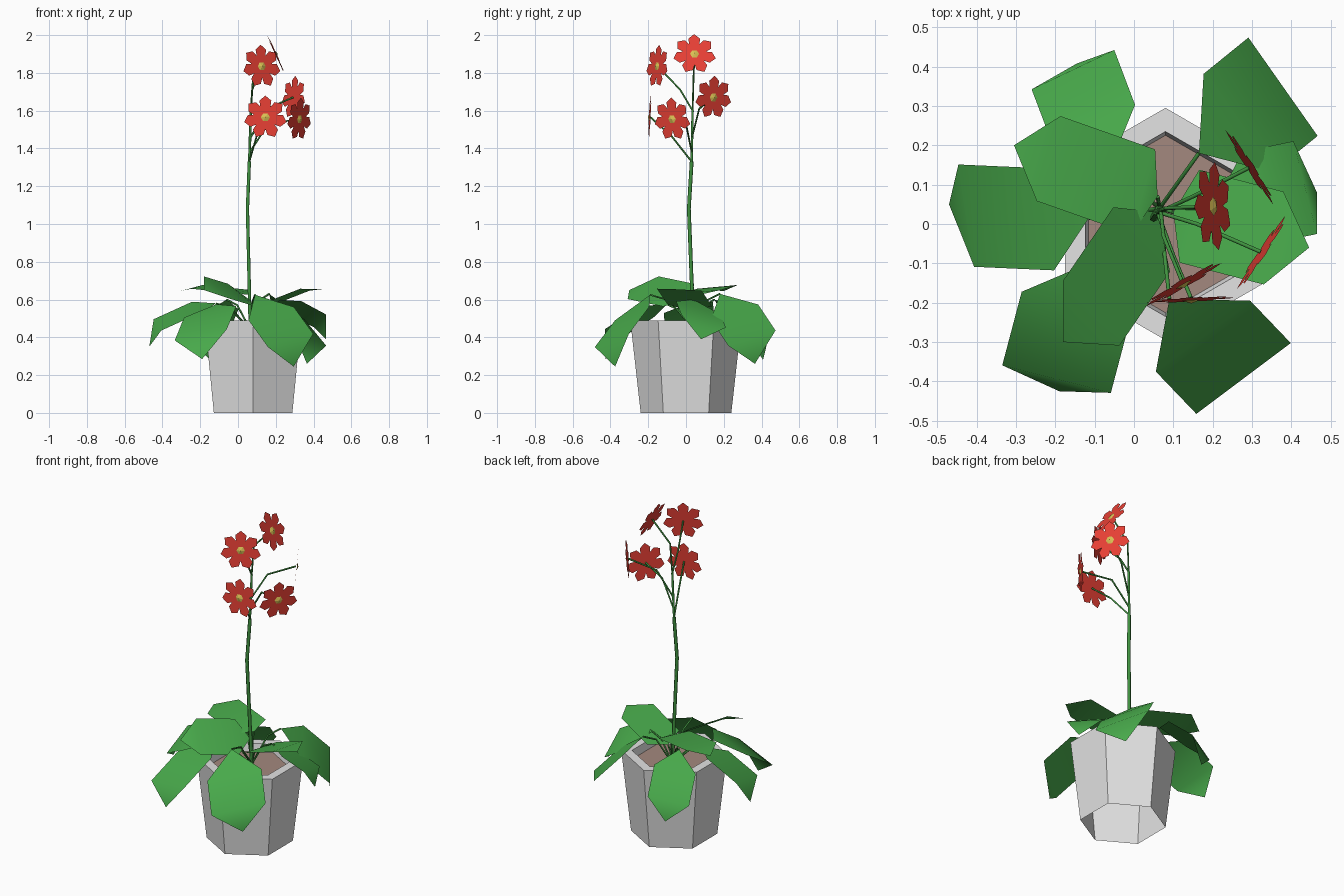
import bpy, bmesh
from math import sin, cos, pi
from mathutils import Vector

cube = bpy.data.objects.get("Cube")
if cube:
    bpy.data.objects.remove(cube)


def material(name, r, g, b):
    mat = bpy.data.materials.new(name)
    mat.use_nodes = True
    mat.diffuse_color = (r, g, b, 1)
    mat.node_tree.nodes["Principled BSDF"].inputs["Base Color"].default_value = (r, g, b, 1)
    return mat


pot_grey = material("pot_grey", 0.77, 0.77, 0.77)
soil_brown = material("soil_brown", 0.37, 0.25, 0.21)
leaf_green = material("leaf_green", 0.065, 0.4, 0.07)
stem_green = material("stem_green", 0.05, 0.29, 0.05)
petal_red = material("petal_red", 0.8, 0.05, 0.035)
centre_yellow = material("centre_yellow", 0.72, 0.54, 0.09)


def make(name, verts, faces, mat, smooth=False):
    mesh = bpy.data.meshes.new(name)
    mesh.from_pydata([tuple(v) for v in verts], [], faces)
    mesh.materials.append(mat)
    for poly in mesh.polygons:
        poly.use_smooth = smooth
    obj = bpy.data.objects.new(name, mesh)
    bpy.context.collection.objects.link(obj)
    return obj


def ring(radius, z, sides=6):
    steps = [pi / 2 + 2 * pi * k / sides for k in range(sides)]
    return [Vector((0.08 + radius * cos(a), radius * sin(a), z)) for a in steps]


def tube(name, points, radius):
    curve = bpy.data.curves.new(name, "CURVE")
    curve.dimensions = "3D"
    curve.bevel_depth = radius
    curve.bevel_resolution = 1
    curve.use_fill_caps = True
    spline = curve.splines.new("POLY")
    spline.points.add(len(points) - 1)
    for point, co in zip(spline.points, points):
        point.co = (*co, 1)
    curve.materials.append(stem_green)
    obj = bpy.data.objects.new(name, curve)
    bpy.context.collection.objects.link(obj)
    bpy.ops.object.select_all(action="DESELECT")
    obj.select_set(True)
    bpy.context.view_layer.objects.active = obj
    bpy.ops.object.convert(target="MESH")


# Hexagonal pot, open underneath, with a flat rim
profile = [(0.24, 0), (0.295, 0.49), (0.235, 0.49), (0.225, 0.44)]
verts = [v for radius, z in profile for v in ring(radius, z)]
faces = []
for row in range(len(profile) - 1):
    for k in range(6):
        a, b = row * 6 + k, row * 6 + (k + 1) % 6
        faces.append((a, b, b + 6, a + 6))
make("pot", verts, faces, pot_grey)
make("soil", ring(0.226, 0.442), [tuple(range(6))], soil_brown)

# Broad leaves: base, tip, half-width vector, arch, and where the full width begins
root = Vector((0.065, 0.04, 0.44))


def leaf(name, base, tip, side, arch=0.18, shoulder=0.33):
    base, tip, side = Vector(base), Vector(tip), Vector(side)
    axis = tip - base
    up = axis.cross(side).normalized()
    if up.z < 0:
        up = -up
    up *= axis.length * arch
    near = base + axis * shoulder + up * 0.55
    far = base + axis * 0.76 + up
    verts = [base, near + side, near - side, far + side, far - side, tip]
    obj = make(name, verts, [(0, 1, 2), (1, 3, 4, 2), (3, 5, 4)], leaf_green, True)
    bm = bmesh.new()
    bm.from_mesh(obj.data)
    bmesh.ops.recalc_face_normals(bm, faces=bm.faces)
    if sum(f.normal.z for f in bm.faces) < 0:
        bmesh.ops.reverse_faces(bm, faces=bm.faces)
    bm.to_mesh(obj.data)
    bm.free()
    middle = root.lerp(base, 0.55)
    middle.z = base.z - 0.03
    tube(name + "_stalk", [root, middle, base], 0.005)


leaf("right_leaf", (-0.115, 0.015, 0.58), (-0.47, 0.05, 0.35), (-0.02, 0.13, 0.03), shoulder=0.24)
leaf("right_upper_leaf", (0.06, 0.07, 0.625), (-0.305, 0.2, 0.645), (0.03, 0.108, 0.01), 0.07, 0.1)
leaf("front_upper_leaf", (0.06, 0.03, 0.6), (-0.18, -0.3, 0.65), (-0.072, 0.082, 0.06), 0.07, 0.2)
leaf("front_right_leaf", (-0.115, -0.1, 0.575), (-0.19, -0.425, 0.285), (-0.138, 0.035, -0.03), shoulder=0.25)
leaf("back_left_leaf", (0.165, 0.18, 0.63), (0.365, 0.365, 0.26), (-0.088, 0.125, 0.04))
leaf("front_left_leaf", (0.09, -0.19, 0.625), (0.295, -0.375, 0.245), (0.12, 0.09, 0.035))
leaf("left_leaf", (0.2, 0.04, 0.6), (0.465, 0.08, 0.39), (-0.03, 0.118, -0.035))
leaf("left_upper_leaf", (0.1, 0.03, 0.54), (0.445, -0.06, 0.655), (0.025, 0.118, -0.005), 0.07, 0.13)
leaf("back_right_leaf", (-0.06, 0.15, 0.6), (-0.145, 0.408, 0.28), (0.105, 0.05, 0.02), 0.17, 0.3)

# Main flower stem
fork = Vector((0.06, 0.03, 1.33))
crown = Vector((0.068, 0.035, 1.6))
tube("main_stem", [root, (0.05, 0.015, 1.08), fork], 0.01)
tube("upper_stem", [fork, crown], 0.007)


# Flat red flowers with a raised yellow centre
def flower(name, centre, normal, start, bend, petals=7):
    centre, normal = Vector(centre), Vector(normal).normalized()
    across = Vector((0, 0, 1)).cross(normal).normalized()
    upward = normal.cross(across)

    def disc(angle, radius):
        return centre + (across * cos(angle) + upward * sin(angle)) * radius

    step = 2 * pi / petals
    outline = []
    for k in range(petals):
        for part, radius in ((0, 0.062), (0.12, 0.094), (0.5, 0.115), (0.88, 0.094)):
            outline.append(disc(pi / 2 + (k + part - 0.5) * step, radius))
    n = len(outline)
    fan = [(n, k, (k + 1) % n) for k in range(n)]
    make(name + "_petals", outline + [centre], fan, petal_red)

    inner = [disc(k * pi / 3, 0.024) + normal * 0.002 for k in range(6)]
    cone = [(6, k, (k + 1) % 6) for k in range(6)]
    make(name + "_centre", inner + [centre + normal * 0.01], cone, centre_yellow)
    tube(name + "_stalk", [start, bend, centre - normal * 0.004], 0.005)


flower("top_flower", (0.2, 0.045, 1.9), (0.91, 0.04, 0.41), crown, (0.08, 0.04, 1.78))
flower("upper_front_flower", (0.125, -0.152, 1.835), (0.49, -0.86, 0.1), crown, (0.075, -0.03, 1.71))
flower("lower_front_flower", (0.145, -0.192, 1.565), (0.05, -1, 0.05), fork, (0.1, -0.08, 1.47))
flower("back_flower", (0.295, 0.145, 1.67), (0.84, 0.54, -0.09), (0.063, 0.03, 1.45), (0.15, 0.07, 1.61))
flower("side_flower", (0.325, -0.073, 1.555), (0.83, -0.55, -0.09), (0.062, 0.03, 1.38), (0.16, 0.0, 1.53))
